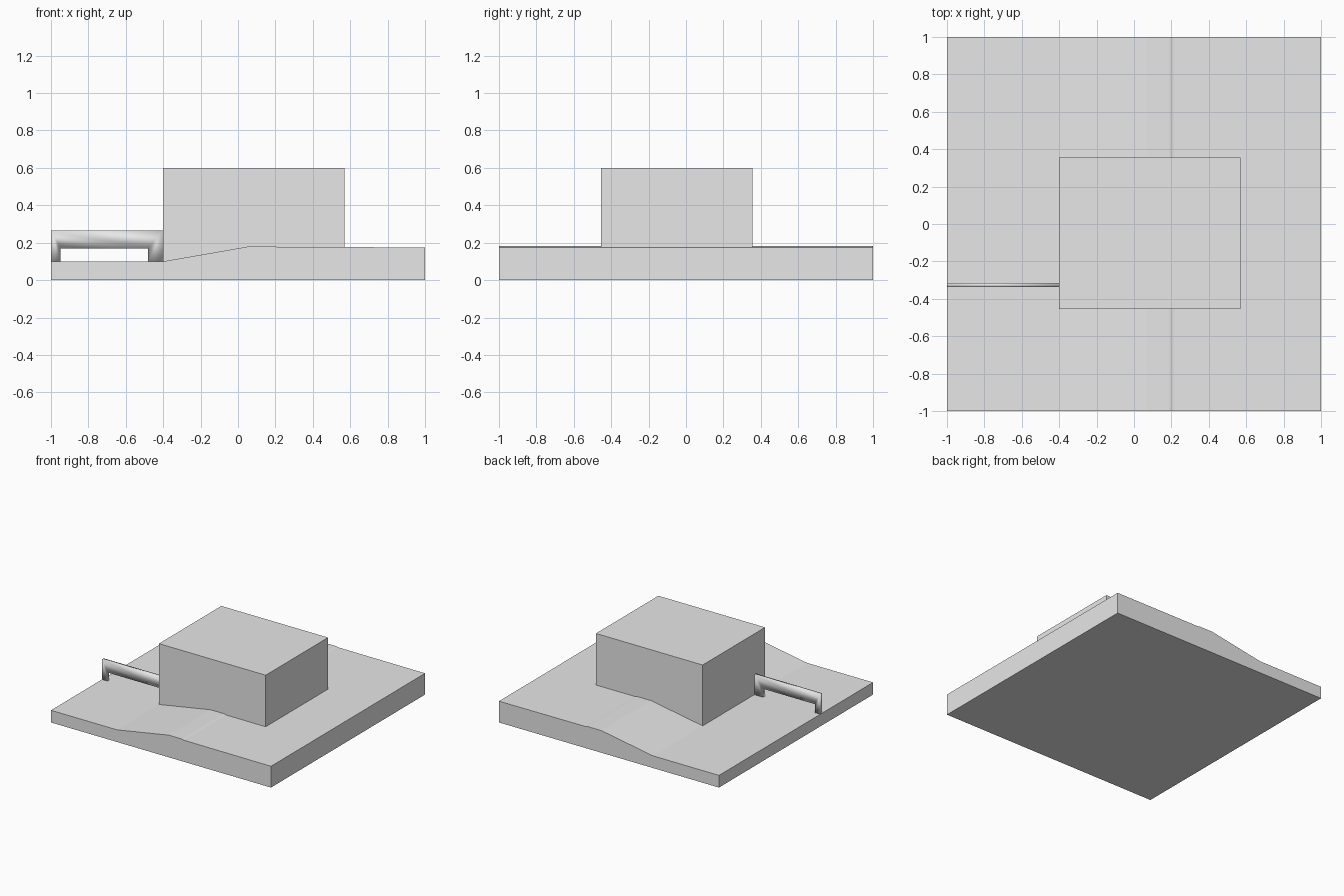
import bpy
import bmesh
from mathutils import Vector

cube = bpy.data.objects.get("Cube")
if cube:
    bpy.data.objects.remove(cube, do_unlink=True)

grey = bpy.data.materials.new("light_grey")
grey.use_nodes = True
grey.diffuse_color = (0.8, 0.8, 0.8, 1)
grey.node_tree.nodes["Principled BSDF"].inputs["Base Color"].default_value = (0.8, 0.8, 0.8, 1)


def extrude_profile(name, profile, y0, y1, smooth=False):
    """Extrude an (x, z) outline from y0 to y1."""
    bm = bmesh.new()
    face = bm.faces.new([bm.verts.new((x, y0, z)) for x, z in profile])
    result = bmesh.ops.extrude_face_region(bm, geom=[face])
    moved = [v for v in result["geom"] if isinstance(v, bmesh.types.BMVert)]
    bmesh.ops.translate(bm, verts=moved, vec=Vector((0, y1 - y0, 0)))
    bmesh.ops.recalc_face_normals(bm, faces=bm.faces)
    for f in bm.faces:
        f.smooth = smooth
    mesh = bpy.data.meshes.new(name)
    bm.to_mesh(mesh)
    bm.free()
    mesh.materials.append(grey)
    obj = bpy.data.objects.new(name, mesh)
    bpy.context.collection.objects.link(obj)
    return obj


# Ground slab with a ramp up from the low side
extrude_profile("ground", [(-1, 0), (1, 0), (1, 0.175), (0.21, 0.177), (0.19, 0.182),
                           (0.07, 0.182), (-0.4, 0.1), (-1, 0.1)], -1, 1)

# Building block, set into the slope
extrude_profile("building", [(-0.4, 0.05), (0.57, 0.05), (0.57, 0.6), (-0.4, 0.6)],
                -0.455, 0.355)

# Thin gateway wall with a low opening, softly shaded
extrude_profile("gateway_wall", [(-1, 0.1), (-0.95, 0.1), (-0.95, 0.17), (-0.48, 0.17),
                                 (-0.48, 0.1), (-0.4, 0.1), (-0.4, 0.265), (-1, 0.265)],
                -0.337, -0.315, smooth=True)
